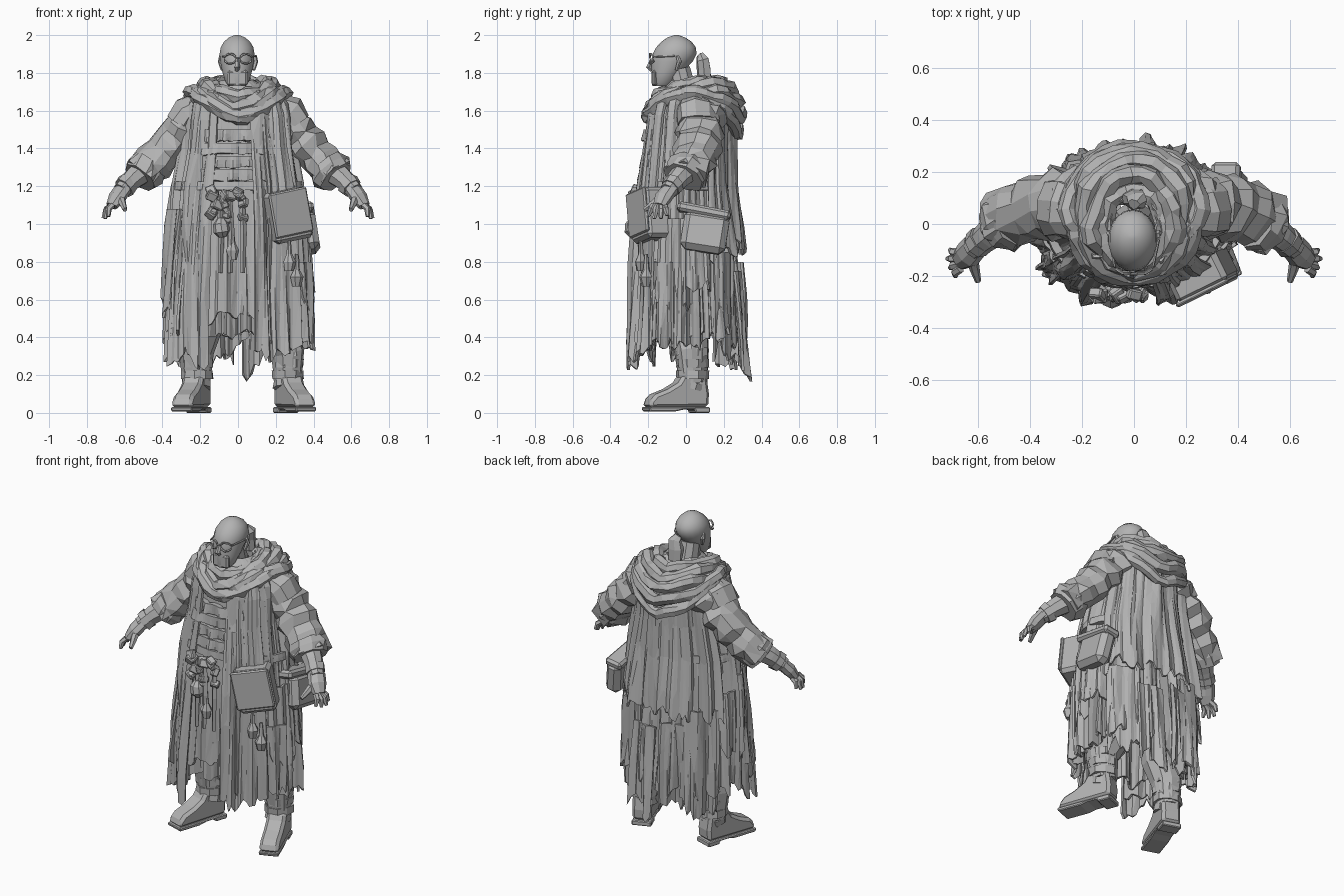
import bpy, bmesh, random
from math import sin, cos, radians, pi
from mathutils import Vector, noise

random.seed(7)
if bpy.data.objects.get("Cube"):
    bpy.data.objects.remove(bpy.data.objects["Cube"])

grey = bpy.data.materials.new("plain grey")
grey.use_nodes = True
grey.diffuse_color = (0.45, 0.45, 0.45, 1)
grey.node_tree.nodes["Principled BSDF"].inputs["Base Color"].default_value = grey.diffuse_color


def grid(name, rings, wrap_u=True, wrap_v=False, caps=True):
    """Skin a list of equally long point rings."""
    bm = bmesh.new()
    rows = [[bm.verts.new(p) for p in ring] for ring in rings]
    n, m = len(rows), len(rows[0])
    for i in range(n if wrap_v else n - 1):
        for j in range(m if wrap_u else m - 1):
            a, b = rows[i], rows[(i + 1) % n]
            k = (j + 1) % m
            bm.faces.new((a[j], a[k], b[k], b[j]))
    if caps and wrap_u and not wrap_v:
        bm.faces.new(rows[0])
        bm.faces.new(rows[-1])
    bmesh.ops.recalc_face_normals(bm, faces=bm.faces)
    mesh = bpy.data.meshes.new(name)
    bm.to_mesh(mesh)
    bm.free()
    mesh.materials.append(grey)
    ob = bpy.data.objects.new(name, mesh)
    bpy.context.collection.objects.link(ob)
    return ob


def decimate(ob, ratio):
    ob.modifiers.new("facets", "DECIMATE").ratio = ratio


def tube(name, pts, radii, sides=8, closed=False, wide=1.0, jitter=0.0):
    """Sweep a polygon along a path with a radius at each point."""
    pts = [Vector(p) for p in pts]
    n = len(pts)
    span = (pts[-1] - pts[0]).normalized()
    ref = Vector((0, 1, 0)) if abs(span.z) > 0.85 and not closed else Vector((0, 0, 1))
    rings = []
    for i, p in enumerate(pts):
        nxt = pts[(i + 1) % n] if closed else pts[min(i + 1, n - 1)]
        prv = pts[i - 1] if closed else pts[max(i - 1, 0)]
        t = (nxt - prv).normalized()
        u = t.cross(ref).normalized()
        v = u.cross(t)
        r = radii[i] if isinstance(radii, (list, tuple)) else radii
        ring = []
        for k in range(sides):
            a = 2 * pi * k / sides
            q = r * (1 + random.uniform(-jitter, jitter))
            ring.append(p + u * cos(a) * q * wide + v * sin(a) * q)
        rings.append(ring)
    return grid(name, rings, wrap_v=closed)


def box(name, size, loc, rot=(0, 0, 0), bevel=0.015):
    x, y, z = (s / 2 for s in size)
    ob = grid(name, [[(-x, -y, h), (x, -y, h), (x, y, h), (-x, y, h)] for h in (-z, z)])
    ob.location = loc
    ob.rotation_euler = [radians(r) for r in rot]
    ob.modifiers.new("edges", "BEVEL").width = bevel
    return ob


# Body envelope: height, half width, front y, back y
BODY = [(0.2, .38, -.295, .29), (0.5, .38, -.285, .28), (0.8, .37, -.275, .265),
        (1.0, .36, -.265, .25), (1.2, .34, -.245, .232), (1.4, .30, -.225, .23),
        (1.62, .28, -.205, .24), (1.70, .24, -.17, .22), (1.76, .12, -.12, .14)]


def envelope(a, z, off):
    z2 = min(max(z, BODY[0][0]), BODY[-1][0])
    for lo, hi in zip(BODY, BODY[1:]):
        if z2 <= hi[0]:
            f = (z2 - lo[0]) / (hi[0] - lo[0])
            w, yf, yb = (lo[i] + (hi[i] - lo[i]) * f for i in (1, 2, 3))
            break
    return Vector(((w + off) * sin(a), (yf + yb) / 2 - ((yb - yf) / 2 + off) * cos(a), z))


def drape(name, a0, a1, top, hem, off, fold=.08, rag=.06, rows=14, thick=.014, ratio=.35, flare=0):
    """Pleated cloth around the body; angle 0 is the front, positive toward +x."""
    full = a1 - a0 >= 360
    n = max(4, int((a1 - a0) / 2.5))
    seed = random.uniform(0, 50)
    cols = []
    for c in range(n if full else n + 1):
        a = radians(a0 + (a1 - a0) * c / n)
        d = Vector((sin(a), cos(a), 0))
        h = hem + rag * 1.6 * noise.noise(d * 4 + Vector((0, 0, seed))) + random.uniform(-rag, rag) * .4
        cols.append((a, d, h))
    rings = []
    for r in range(rows + 1):
        t = r / rows
        ring = []
        for a, d, h in cols:
            z = top + (h - top) * t
            f = noise.noise(d * 6 + Vector((0, 0, z * .9 + seed)))
            f += .3 * noise.noise(d * 14 + Vector((0, 0, z * 1.5 + seed)))
            ring.append(envelope(a, z, off + flare * t + fold * f * (.4 + .6 * t)))
        rings.append(ring)
    ob = grid(name, rings, wrap_u=full, caps=False)
    ob.modifiers.new("cloth", "SOLIDIFY").thickness = thick
    decimate(ob, ratio)
    return ob


# Head: height, half width, front y, back y
HEAD = [(1.73, .045, -.178, -.075), (1.75, .062, -.183, -.06), (1.80, .078, -.184, -.02),
        (1.86, .09, -.183, .035), (1.90, .094, -.176, .056), (1.935, .088, -.158, .052),
        (1.965, .07, -.13, .03), (1.988, .043, -.098, -.005), (2.0, .012, -.06, -.04)]
head = grid("head", [[(w * sin(a) - .005, (f + b) / 2 - (b - f) / 2 * cos(a), z)
                      for a in (2 * pi * k / 18 for k in range(18))] for z, w, f, b in HEAD])
bpy.context.view_layer.objects.active = head
head.select_set(True)
bpy.ops.object.shade_smooth_by_angle(angle=radians(35))
head.select_set(False)
tube("neck", [(0, 0, 1.58), (0, -.01, 1.7), (0, -.04, 1.82)], [.085, .07, .065], 10)
tube("nose", [(-.005, -.178, 1.875), (-.005, -.196, 1.83), (-.005, -.18, 1.815)], [.009, .016, .012], 5)
box("beard", (.11, .03, .085), (-.002, -.166, 1.772), (0, 0, 0), .012)
tube("hair_bun", [(0, .075, 1.895), (.01, .09, 1.87), (0, .095, 1.82), (0, .1, 1.75)],
     [.02, .035, .038, .035], 7, wide=1.2, jitter=.2)

# Spectacles and ears
for s in (-1, 1):
    tube("spectacle_rim", [(s * .042 + .031 * cos(a), -.19 + .02 * abs(cos(a)) * (s * cos(a) > 0), 1.875 + .026 * sin(a))
                           for a in (2 * pi * k / 12 for k in range(12))], .006, 5, closed=True)
    tube("spectacle_arm", [(s * .073, -.165, 1.885), (s * .095, -.06, 1.89)], .005, 5)
    tube("ear", [(s * .09, -.045, 1.89), (s * .093, -.035, 1.86), (s * .082, -.05, 1.815)], [.01, .014, .009], 6)
tube("spectacle_bridge", [(-.014, -.192, 1.88), (.014, -.192, 1.88)], .005, 5)

# Garments, inner to outer
drape("torso", -180, 180, 1.76, 1.1, -.03, .015, 0, 8)
drape("under_robe", -180, 180, 1.2, .42, -.045, .07, .03)
drape("coat", 26, 334, 1.71, .36, -.002, .08, .07, 18)
drape("back_cape", 118, 242, 1.64, .87, .008, .07, .08, flare=.03)
drape("apron", -27, 20, 1.18, .49, -.01, .05, .04, 10)
drape("left_front_panel", 13, 54, 1.66, .32, .006, .07, .06, 16, flare=.02)
drape("right_front_panel", -60, -22, 1.66, .29, .006, .07, .06, 16, flare=.03)
for s in (-1, 1):
    for n, (mid, half, top, hem) in enumerate([(78, 20, 1.08, .55), (108, 18, 1.0, .66),
                                               (62, 14, .85, .4), (140, 18, .9, .3), (165, 12, .8, .26)]):
        drape("tattered_strip", s * mid - half, s * mid + half, top - .05 * (s > 0), hem, .01 + .003 * n, .08, .08, 9)

# Chest bands and belt
for z in (1.5, 1.43, 1.36, 1.29):
    drape("chest_band", -38, 34, z, z - .06, .002, .03, .008, 3, .03, .8)
drape("belt", -180, 180, 1.225, 1.18, .002, .01, 0, 2, .03, .8)

# Cowl: half width, front y, back y, front z, back z, side lift, thickness
COWL = [(.12, -.14, .13, 1.665, 1.72, .03, .04), (.155, -.18, .19, 1.61, 1.725, .065, .04),
        (.19, -.205, .245, 1.57, 1.69, .085, .04), (.225, -.205, .275, 1.57, 1.645, .085, .04),
        (.245, -.13, .28, 1.63, 1.56, .09, .038), (.25, -.08, .275, 1.66, 1.475, .1, .034)]
for w, yf, yb, zf, zb, lift, r in COWL:
    path = []
    for k in range(30):
        a = 2 * pi * k / 30
        wob = noise.noise(Vector((sin(a) * 2, cos(a) * 2, w * 40)))
        path.append(((w + .03 * wob) * sin(a), (yf + yb) / 2 - ((yb - yf) / 2 + .012 * wob) * cos(a),
                     zf + (zb - zf) * (1 - cos(a)) / 2 + lift * abs(sin(a)) ** 1.3 + .03 * wob))
    decimate(tube("cowl_fold", path, r, 7, closed=True, jitter=.18), .7)

# Arms and hands
for s in (-1, 1):
    def side(pts):
        return [(s * x, y, z) for x, y, z in pts]
    shoulder, cuff = Vector((.2, .07, 1.6)), Vector((.52, .0, 1.255))
    path, radii = [], []
    for k in range(10):
        t = k / 9
        p = shoulder.lerp(cuff, t) + Vector((-.006, .03, .0)) * sin(pi * t)
        path.append((s * p.x, p.y, p.z))
        radii.append((.11 - .014 * t) * (1.07 if k % 2 else .93))
    decimate(tube("sleeve", path, radii, 11, wide=1.2, jitter=.12), .7)
    tube("rolled_cuff", side([(.46, .02, 1.315), (.49, .01, 1.28), (.52, -.01, 1.245)]), [.1, .113, .1], 9, wide=1.05, jitter=.1)
    tube("shoulder_flap", side([(.2, .05, 1.62), (.265, .06, 1.59), (.305, .065, 1.53)]), [.075, .09, .09], 9, wide=1.3, jitter=.1)
    tube("forearm", side([(.49, .01, 1.29), (.56, -.045, 1.235), (.62, -.095, 1.175)]), [.07, .058, .045], 8)
    tube("wrist_wrap", side([(.58, -.06, 1.215), (.605, -.082, 1.19)]), [.06, .058], 8, jitter=.1)
    tube("palm", side([(.61, -.085, 1.185), (.64, -.12, 1.14), (.668, -.142, 1.095)]), [.038, .04, .028], 8, wide=1.35)
    for x, y, z in ((.705, -.1, 1.045), (.714, -.133, 1.03), (.704, -.168, 1.028), (.685, -.2, 1.04)):
        base = (.666, -.142 + (y + .15) * .55, 1.1)
        knuckle = ((base[0] + x) / 2 + .01, (base[1] + y) / 2, (base[2] + z) / 2 + .008)
        tube("finger", side([base, knuckle, (x, y, z)]), [.018, .017, .01], 6)
    tube("thumb", side([(.625, -.115, 1.155), (.612, -.17, 1.11), (.598, -.22, 1.075)]), [.025, .02, .012], 6)

# Legs and boots: side, boot x, toe-out angle
SHOE = [(.11, .03), (.115, .1), (.1, .2), (-.035, .2), (-.06, .16), (-.12, .125), (-.19, .098), (-.225, .06), (-.222, .025)]
SOLE = [(.115, 0), (.115, .03), (-.23, .03), (-.224, .008), (-.08, .008), (-.03, .018), (.03, .018), (.035, 0)]
for s, foot_x, turn in ((-1, -.23, -18), (1, .28, 21)):
    ankle = foot_x * .94
    tube("trouser_leg", [(s * .15, .02, .75), (s * .19, .015, .45), (ankle, .03, .32), (ankle, .04, .16)],
         [.12, .105, .09, .074], 10, jitter=.08)
    for z in (.2, .26, .32):
        tube("leg_wrap", [(ankle, .035, z - .02), (ankle, .035, z + .025)], [.086, .084], 9, jitter=.08)
    for name, prof, half, bev in (("boot", SHOE, .057, .028), ("boot_sole", SOLE, .058, .005)):
        ob = grid(name, [[(x, y, z) for y, z in prof] for x in (-half, half)])
        ob.location = (foot_x, 0, 0)
        ob.rotation_euler.z = radians(turn)
        ob.modifiers.new("edges", "BEVEL").width = bev
    tube("boot_strap", [(ankle, .025, .13), (ankle, .035, .165)], [.076, .076], 9, jitter=.06)

# Bags on the left hip
box("front_satchel", (.22, .14, .27), (.258, -.19, 1.045), (0, -11, 26), .02)
box("satchel_flap", (.225, .02, .24), (.28, -.256, 1.06), (0, -11, 26), .008)
box("side_bag", (.1, .24, .21), (.373, .1, .955), (-9, -9, 0), .03)
box("side_bag_lid", (.11, .285, .05), (.35, .095, 1.065), (-11, -9, 0), .014)

# Belt trinkets, pouches and straps
for n in range(18):
    x, z = random.uniform(-.17, .08), random.uniform(1.02, 1.18)
    box("belt_trinket", [random.uniform(.03, .06) for _ in range(3)], (x, -.27, z),
        [random.uniform(-40, 40) for _ in range(3)], .006)
tube("flask", [(-.09, -.275, 1.03), (-.09, -.28, 1.0), (-.085, -.28, .96), (-.08, -.275, .935)], [.02, .042, .045, .025], 8)
for x, y, z in ((.27, -.24, .8), (.31, -.21, .72), (-.03, -.275, .86)):
    tube("hanging_pouch", [(x, y, z + .12), (x, y, z + .04), (x, y, z), (x, y, z - .05)], [.008, .015, .034, .022], 7, jitter=.15)
for x in (-.1, -.045, .02):
    tube("hanging_strap", [(x, -.265, 1.15), (x + .01, -.28, .95), (x + .005, -.28, .74)], [.014, .017, .012], 4)
